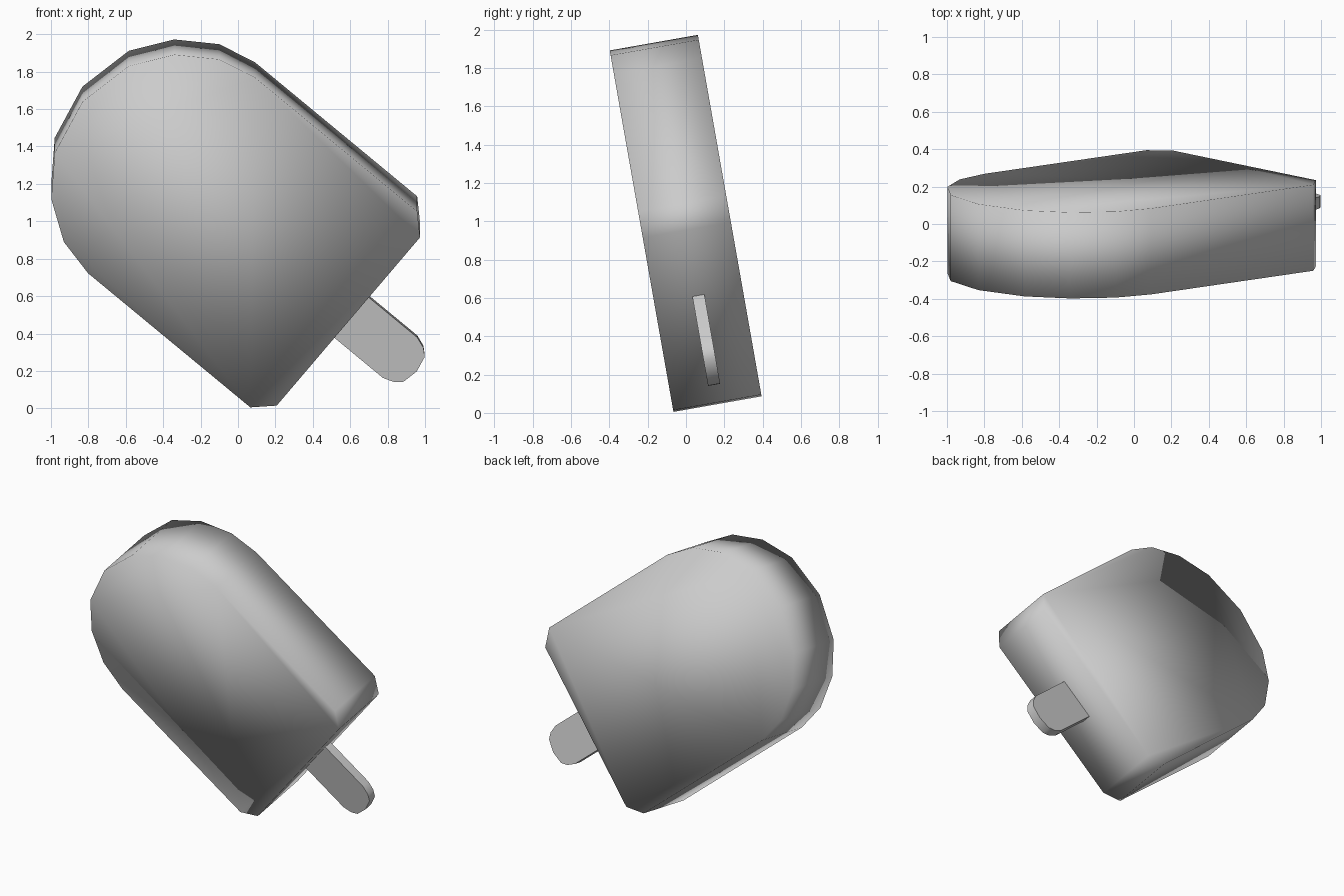
import bpy, bmesh
from math import radians
from mathutils import Matrix

cube = bpy.data.objects.get("Cube")
if cube:
    bpy.data.objects.remove(cube, do_unlink=True)

grey = bpy.data.materials.new("light_grey")
grey.use_nodes = True
colour = (0.6, 0.6, 0.6, 1)
grey.diffuse_color = colour
grey.node_tree.nodes["Principled BSDF"].inputs["Base Color"].default_value = colour

# Shared pose: lean sideways, then tip the top forward
POSE = (Matrix.Translation((0.476, 0.067, 0.599))
        @ Matrix.Rotation(radians(10), 4, 'X')
        @ Matrix.Rotation(radians(-50), 4, 'Y'))


def slab(name, half, depth):
    """Mirror a half outline in x and extrude it through the depth in y."""
    outline = half + [(-x, z) for x, z in reversed(half) if x > 0]
    bm = bmesh.new()
    front = bm.faces.new([bm.verts.new((x, -depth / 2, z)) for x, z in outline])
    back = bmesh.ops.extrude_face_region(bm, geom=[front], use_keep_orig=True)
    verts = [v for v in back["geom"] if isinstance(v, bmesh.types.BMVert)]
    bmesh.ops.translate(bm, verts=verts, vec=(0, depth, 0))
    bmesh.ops.recalc_face_normals(bm, faces=bm.faces)
    mesh = bpy.data.meshes.new(name)
    bm.to_mesh(mesh)
    bm.free()
    mesh.materials.append(grey)
    obj = bpy.data.objects.new(name, mesh)
    bpy.context.collection.objects.link(obj)
    obj.matrix_world = POSE
    return obj


# Ice block: rounded top, straight sides, clipped bottom corners
ice = slab("ice_block", [(0, 1.707), (0.308, 1.642), (0.512, 1.495), (0.647, 1.294),
                         (0.694, 1.085), (0.694, -0.047), (0.596, -0.149)], 0.467)
ice.data.shade_smooth()

# Flat wooden stick with a rounded end, set into the ice
stick = slab("stick", [(0.143, -0.1), (0.143, -0.51), (0.122, -0.57),
                       (0.088, -0.608), (0, -0.626)], 0.064)
bpy.ops.object.select_all(action='DESELECT')
stick.select_set(True)
bpy.context.view_layer.objects.active = stick
bpy.ops.object.shade_smooth_by_angle(angle=radians(40))
